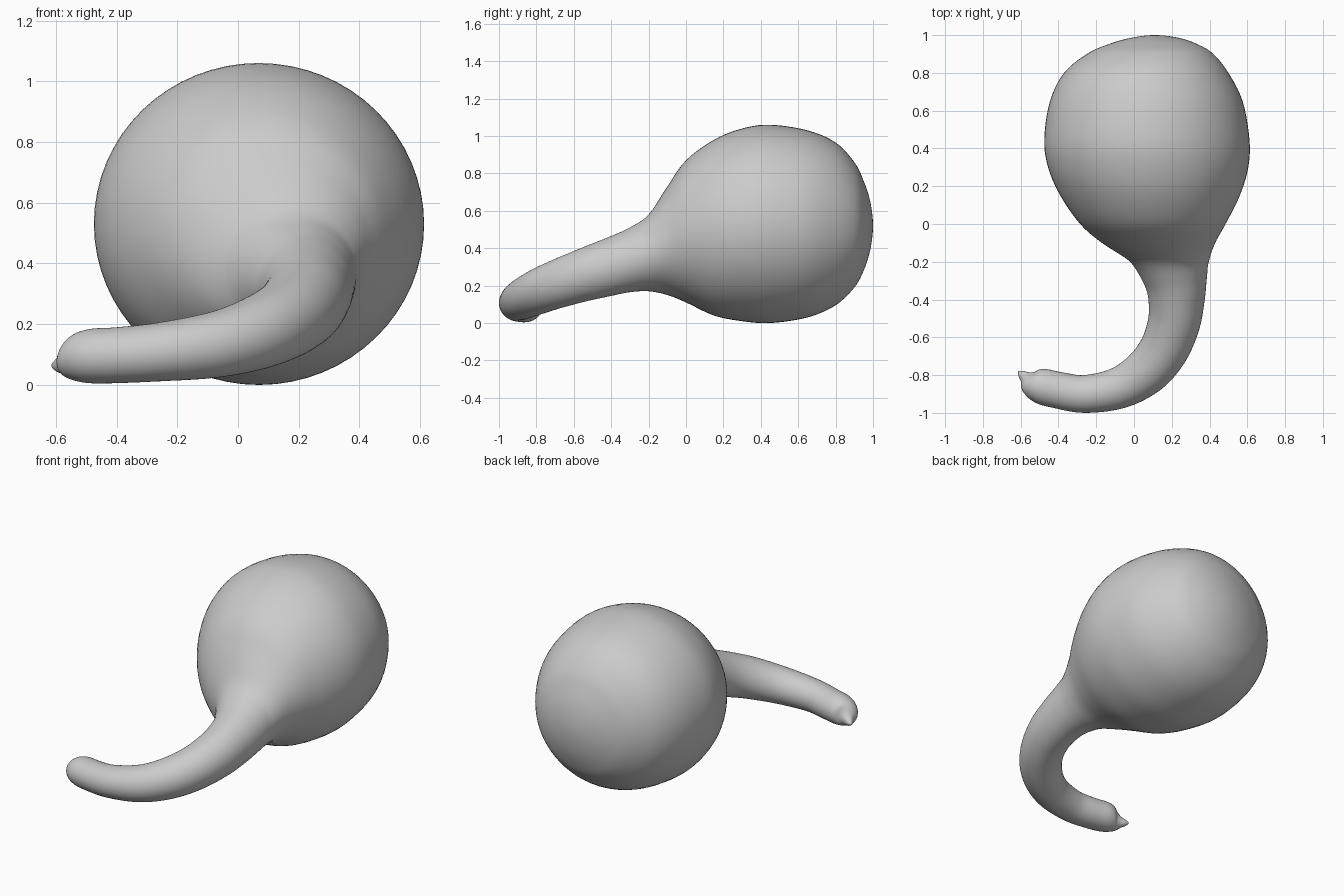
import bpy, bmesh, math
from mathutils import Vector

# Stations along the gourd: x, y, z of centre, side radius, height radius
stations = [
    (0.11, 1.000, 0.52, 0.0, 0.0),
    (0.11, 0.985, 0.52, 0.13, 0.13),
    (0.10, 0.950, 0.52, 0.24, 0.24),
    (0.085, 0.90, 0.525, 0.335, 0.335),
    (0.065, 0.80, 0.53, 0.435, 0.435),
    (0.065, 0.65, 0.53, 0.51, 0.50),
    (0.068, 0.45, 0.53, 0.543, 0.53),
    (0.075, 0.30, 0.525, 0.53, 0.515),
    (0.085, 0.15, 0.51, 0.475, 0.47),
    (0.10, 0.00, 0.49, 0.385, 0.38),
    (0.13, -0.10, 0.44, 0.30, 0.29),
    (0.188, -0.20, 0.375, 0.208, 0.205),
    (0.218, -0.30, 0.338, 0.168, 0.173),
    (0.225, -0.40, 0.305, 0.149, 0.16),
    (0.21, -0.53, 0.265, 0.138, 0.148),
    (0.155, -0.67, 0.217, 0.130, 0.136),
    (0.06, -0.785, 0.172, 0.123, 0.125),
    (-0.08, -0.868, 0.132, 0.110, 0.110),
    (-0.26, -0.900, 0.108, 0.100, 0.097),
    (-0.40, -0.880, 0.097, 0.097, 0.092),
    (-0.49, -0.858, 0.094, 0.094, 0.089),
    (-0.545, -0.836, 0.088, 0.072, 0.072),
    (-0.575, -0.812, 0.070, 0.035, 0.036),
    (-0.597, -0.794, 0.064, 0.020, 0.020),
    (-0.614, -0.780, 0.063, 0.0, 0.0),
]
STEPS, SIDES = 5, 64


def mirrored(p):
    return p[:3] + (-p[3], -p[4])


def spline(a, b, c, d, t):
    return 0.5 * (2 * b + (c - a) * t + (2 * a - 5 * b + 4 * c - d) * t * t
                  + (3 * b - a - 3 * c + d) * t ** 3)


# Smooth the stations; mirrored end points round off both poles
pts = [mirrored(stations[1])] + stations + [mirrored(stations[-2])]
path = []
for i in range(1, len(pts) - 2):
    for s in range(STEPS):
        path.append([spline(*v, s / STEPS) for v in zip(*pts[i - 1:i + 3])])
path.append(list(stations[-1]))

# Rings of the swept skin: body slices face along y, neck slices follow the bend
bm = bmesh.new()
rings = []
for i in range(1, len(path) - 1):
    x, y, z, rs, rh = path[i]
    tangent = Vector((path[i + 1][0] - path[i - 1][0], path[i + 1][1] - path[i - 1][1], 0)).normalized()
    blend = min(1, max(0, (-0.2 - y) / 0.25))
    tangent = Vector((0, -1, 0)).lerp(tangent, blend).normalized()
    side = tangent.cross(Vector((0, 0, 1)))
    ring = []
    for k in range(SIDES):
        a = 2 * math.pi * k / SIDES
        ring.append(bm.verts.new(Vector((x, y, z)) + side * rs * math.cos(a)
                                 + Vector((0, 0, rh * math.sin(a)))))
    rings.append(ring)
for r0, r1 in zip(rings, rings[1:]):
    for k in range(SIDES):
        n = (k + 1) % SIDES
        bm.faces.new((r0[k], r0[n], r1[n], r1[k]))

# Poles
for ring, p in ((rings[0], path[0]), (rings[-1], path[-1])):
    pole = bm.verts.new(p[:3])
    for k in range(SIDES):
        bm.faces.new((pole, ring[k], ring[(k + 1) % SIDES]))
bmesh.ops.recalc_face_normals(bm, faces=bm.faces)
for f in bm.faces:
    f.smooth = True

mesh = bpy.data.meshes.new("gourd")
bm.to_mesh(mesh)
bm.free()
gourd = bpy.data.objects.new("gourd", mesh)
bpy.context.collection.objects.link(gourd)
